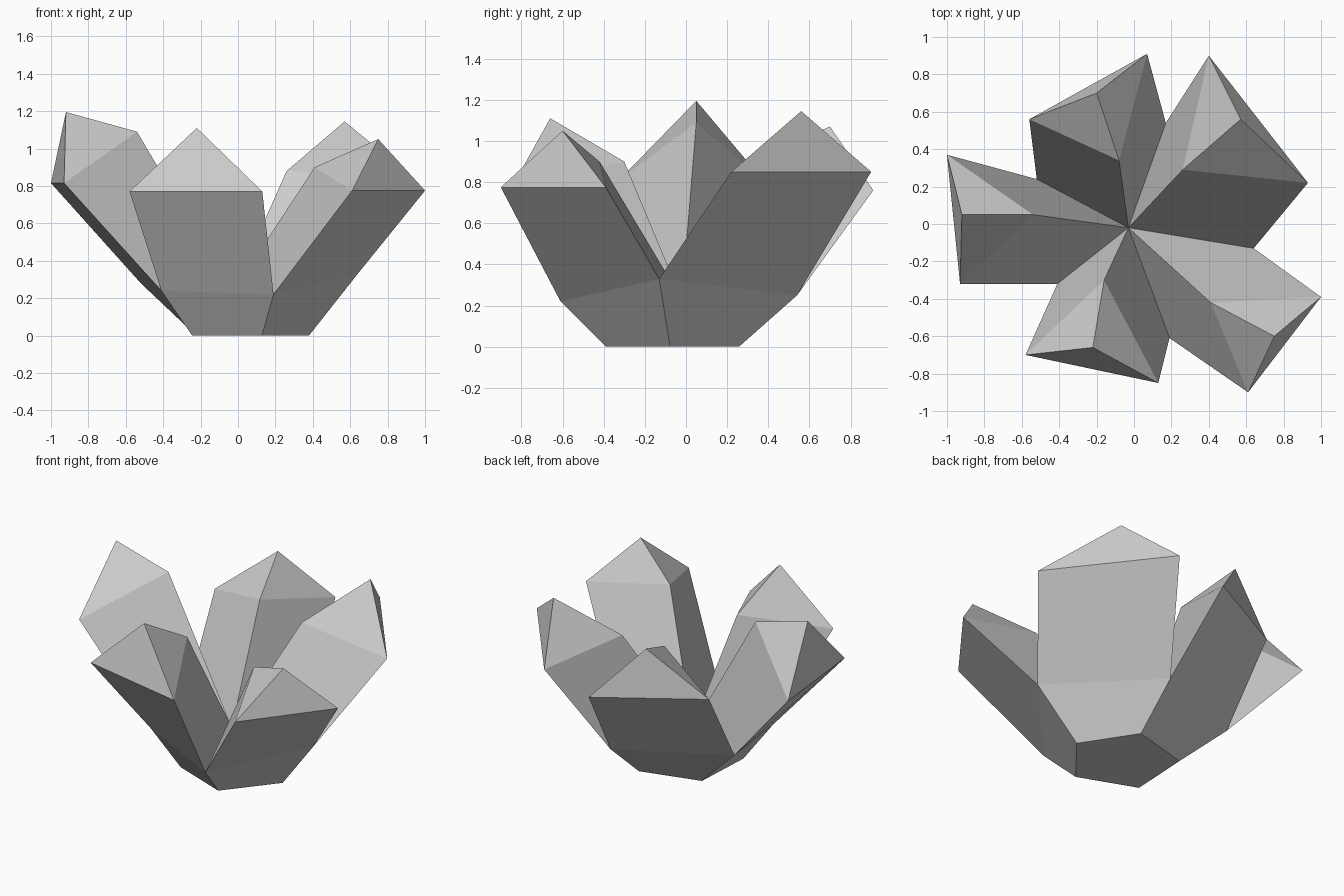
import bpy, bmesh, math

if "Cube" in bpy.data.objects:
    bpy.data.objects.remove(bpy.data.objects["Cube"])

# Shared points: pentagonal base ring, the raised valley ring and the centre
base = [(0.04 + 0.34 * math.cos(math.radians(-75 + 72 * i)),
         -0.06 + 0.34 * math.sin(math.radians(-75 + 72 * i)), 0) for i in range(5)]
valley = [(0.19, -0.61, 0.22), (0.64, -0.13, 0.33), (0.17, 0.54, 0.25),
          (-0.52, 0.24, 0.28), (-0.41, -0.32, 0.24)]
centre = (-0.03, -0.02, 0.23)

# Each petal: two outer corners, peak, inner ridge point
petals = [
    [(0.61, -0.90, 0.775), (1.00, -0.39, 0.775), (0.75, -0.60, 1.05), (0.41, -0.42, 0.90)],
    [(0.93, 0.22, 0.85), (0.40, 0.90, 0.85), (0.57, 0.56, 1.145), (0.26, 0.29, 0.88)],
    [(0.07, 0.91, 0.76), (-0.56, 0.56, 0.78), (-0.20, 0.70, 1.07), (-0.08, 0.34, 0.92)],
    [(-1.00, 0.37, 0.815), (-0.93, -0.32, 0.815), (-0.92, 0.05, 1.195), (-0.54, 0.05, 1.09)],
    [(-0.58, -0.70, 0.77), (0.13, -0.85, 0.77), (-0.22, -0.66, 1.11), (-0.16, -0.30, 0.90)],
]

bm = bmesh.new()
b = [bm.verts.new(p) for p in base]
m = [bm.verts.new(p) for p in valley]
c = bm.verts.new(centre)

# Flat underside
bm.faces.new(b[::-1])

# Faceted petals around the centre
for i, pts in enumerate(petals):
    j = (i + 1) % 5
    o1, o2, peak, inner = [bm.verts.new(p) for p in pts]
    for f in ((b[i], b[j], m[j], m[i]), (m[i], m[j], o2, o1), (o1, o2, peak),
              (m[i], o1, inner, c), (o1, peak, inner),
              (o2, m[j], c, inner), (peak, o2, inner)):
        bm.faces.new(f)

bmesh.ops.recalc_face_normals(bm, faces=bm.faces[:])
mesh = bpy.data.meshes.new("petal_cluster")
bm.to_mesh(mesh)
bm.free()
bpy.context.collection.objects.link(bpy.data.objects.new("petal_cluster", mesh))
